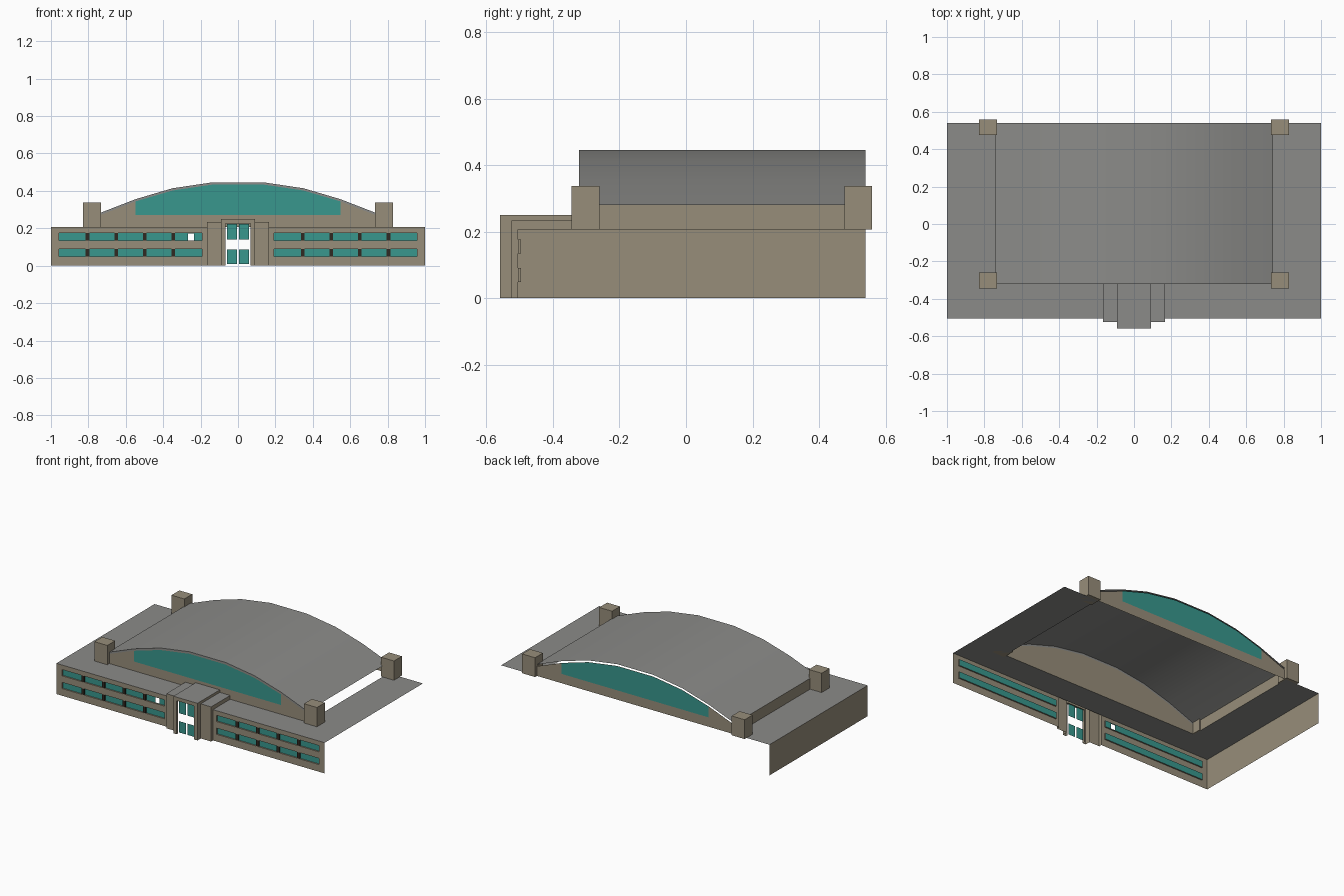
import bpy, bmesh, math

if "Cube" in bpy.data.objects:
    bpy.data.objects.remove(bpy.data.objects["Cube"])


def material(name, rgb):
    m = bpy.data.materials.new(name)
    m.diffuse_color = (*rgb, 1)
    m.use_nodes = True
    m.node_tree.nodes["Principled BSDF"].inputs["Base Color"].default_value = m.diffuse_color
    return m


STONE = material("tan stone", (0.31, 0.27, 0.195))
ROOF = material("grey roof", (0.26, 0.26, 0.25))
GLASS = material("teal glass", (0.04, 0.31, 0.27))
DARK = material("dark mullion", (0.03, 0.022, 0.015))


def make(name, faces, mat):
    """Join a list of corner loops into one welded object."""
    bm = bmesh.new()
    for f in faces:
        bm.faces.new([bm.verts.new(p) for p in f])
    bmesh.ops.remove_doubles(bm, verts=bm.verts, dist=1e-5)
    me = bpy.data.meshes.new(name)
    bm.to_mesh(me)
    bm.free()
    me.materials.append(mat)
    ob = bpy.data.objects.new(name, me)
    bpy.context.collection.objects.link(ob)
    return ob


def panel(axis, pos, u0, u1, v0, v1, holes=(), flip=False):
    """Flat rectangle across an axis, with rectangular holes (u0, u1, v0, v1)."""
    put = {"x": lambda u, v: (pos, u, v), "y": lambda u, v: (u, pos, v),
           "z": lambda u, v: (u, v, pos)}[axis]
    us = sorted({u0, u1} | {c for h in holes for c in h[:2] if u0 < c < u1})
    vs = sorted({v0, v1} | {c for h in holes for c in h[2:] if v0 < c < v1})
    out = []
    for a, b in zip(us, us[1:]):
        for c, d in zip(vs, vs[1:]):
            mu, mv = (a + b) / 2, (c + d) / 2
            if any(h[0] < mu < h[1] and h[2] < mv < h[3] for h in holes):
                continue
            q = [put(a, c), put(b, c), put(b, d), put(a, d)]
            out.append(q[::-1] if flip else q)
    return out


def reveal(x0, x1, z0, z1, y0, y1):
    """Inner sides of a window or door opening."""
    return (panel("x", x0, y0, y1, z0, z1) + panel("x", x1, y0, y1, z0, z1, flip=True)
            + panel("z", z0, x0, x1, y0, y1) + panel("z", z1, x0, x1, y0, y1, flip=True))


def sides(x0, x1, y0, y1, z0, z1):
    return (panel("x", x0, y0, y1, z0, z1, flip=True) + panel("x", x1, y0, y1, z0, z1))


FRONT, BACK, EAVE = -0.505, 0.54, 0.207
VX, VY = 0.743, -0.322                       # hall footprint

# Front wall with four recessed window bands
bands = [(x0, x0 + 0.764, z0, z0 + 0.042)
         for x0 in (-0.957, 0.193) for z0 in (0.048, 0.134)]
wall = panel("y", FRONT, -1, 1, 0, EAVE, bands + [(-0.167, 0.167, 0, EAVE)])
for b in bands:
    wall += reveal(*b, FRONT, FRONT + 0.009)
make("front_wall", wall, STONE)

# Glass bands (one pane is open) and their dark dividers
glass, bars = [], []
for x0, x1, z0, z1 in bands:
    glass += panel("y", FRONT + 0.009, x0, x1, z0, z1, [(-0.268, -0.236, 0.136, 0.172)])
    for i in range(1, 5):
        c = x0 + (x1 - x0) * i / 5
        bars += panel("y", FRONT + 0.001, c - 0.01, c + 0.01, z0, z1)
        bars += sides(c - 0.01, c + 0.01, FRONT + 0.001, FRONT + 0.009, z0, z1)
make("front_windows", glass, GLASS)
make("window_dividers", bars, DARK)

# Left wall; the right and back of the low block are open
make("left_wall", panel("x", -1, FRONT, BACK, 0, EAVE, flip=True), STONE)

# Flat roof, open below the hall
make("flat_roof", panel("z", EAVE, -1, 1, FRONT, BACK, [(-VX, VX, VY, BACK)]), ROOF)

# Entrance: stepped outer block and projecting portico
make("entrance_block", panel("y", -0.525, -0.167, 0.167, 0, 0.233, [(-0.09, 0.09, 0, 0.233)])
     + sides(-0.167, 0.167, -0.525, FRONT, 0, EAVE)
     + sides(-0.167, 0.167, -0.525, VY, EAVE, 0.233), STONE)
make("entrance_block_roof", panel("z", 0.233, -0.167, 0.167, -0.525, VY,
                                  [(-0.09, 0.09, -0.525, VY)]), ROOF)
door = (-0.066, 0.066, 0, 0.226)
make("portico", panel("y", -0.56, -0.09, 0.09, 0, 0.25, [door])
     + sides(-0.09, 0.09, -0.56, -0.525, 0, 0.25)
     + sides(-0.09, 0.09, -0.525, VY, 0.233, 0.25)
     + reveal(*door, -0.56, -0.545)[:2] + reveal(*door, -0.56, -0.545)[3:], STONE)
make("portico_roof", panel("z", 0.25, -0.09, 0.09, -0.56, VY), ROOF)
make("door_panes", [f for x0, x1 in ((-0.058, -0.006), (0.006, 0.058))
                    for z0, z1 in ((0.01, 0.086), (0.14, 0.222))
                    for f in panel("y", -0.547, x0, x1, z0, z1)], GLASS)

# Arched hall roof
half = [(0.135, 0.446), (0.35, 0.414), (0.547, 0.356), (VX, 0.28)]
arc = [(-x, z) for x, z in reversed(half)] + half
make_arc = [[(a[0], VY, a[1]), (b[0], VY, b[1]), (b[0], BACK, b[1]), (a[0], BACK, a[1])]
            for a, b in zip(arc, arc[1:])]
vault = make("arched_roof", make_arc, ROOF)
for p in vault.data.polygons:
    p.use_smooth = True

# Roof edge above the front gable
RIM = 0.012
make("front_roof_edge", [[(a[0], VY, a[1] - RIM), (b[0], VY, b[1] - RIM),
                          (b[0], VY, b[1]), (a[0], VY, a[1])]
                         for a, b in zip(arc, arc[1:])], ROOF)

# Gable walls with arched glass plates
for name, y, out in (("front", VY, -0.004), ("back", BACK, 0.004)):
    gable = [(-VX, y, EAVE), (VX, y, EAVE)] + [(x, y, z - RIM) for x, z in reversed(arc)]
    pane = [(-0.547, y + out, 0.272), (0.547, y + out, 0.272)]
    pane += [(x, y + out, z - RIM) for x, z in reversed(arc[1:-1])]
    if out > 0:
        gable.reverse()
        pane.reverse()
    make(name + "_gable", [gable], STONE)
    make(name + "_arched_window", [pane], GLASS)

# Left hall wall; the right side is open
make("hall_left_wall", panel("x", -VX, VY, BACK, EAVE, 0.28, flip=True), STONE)

# Four corner piers
for side, s in (("left", -1), ("right", 1)):
    for end, y in (("front", -0.302), ("back", 0.518)):
        bpy.ops.mesh.primitive_cube_add(size=1, location=(s * 0.781, y, 0.272))
        pier = bpy.context.object
        pier.name = end + "_" + side + "_pier"
        pier.scale = (0.096, 0.084, 0.13)
        pier.data.materials.append(STONE)
